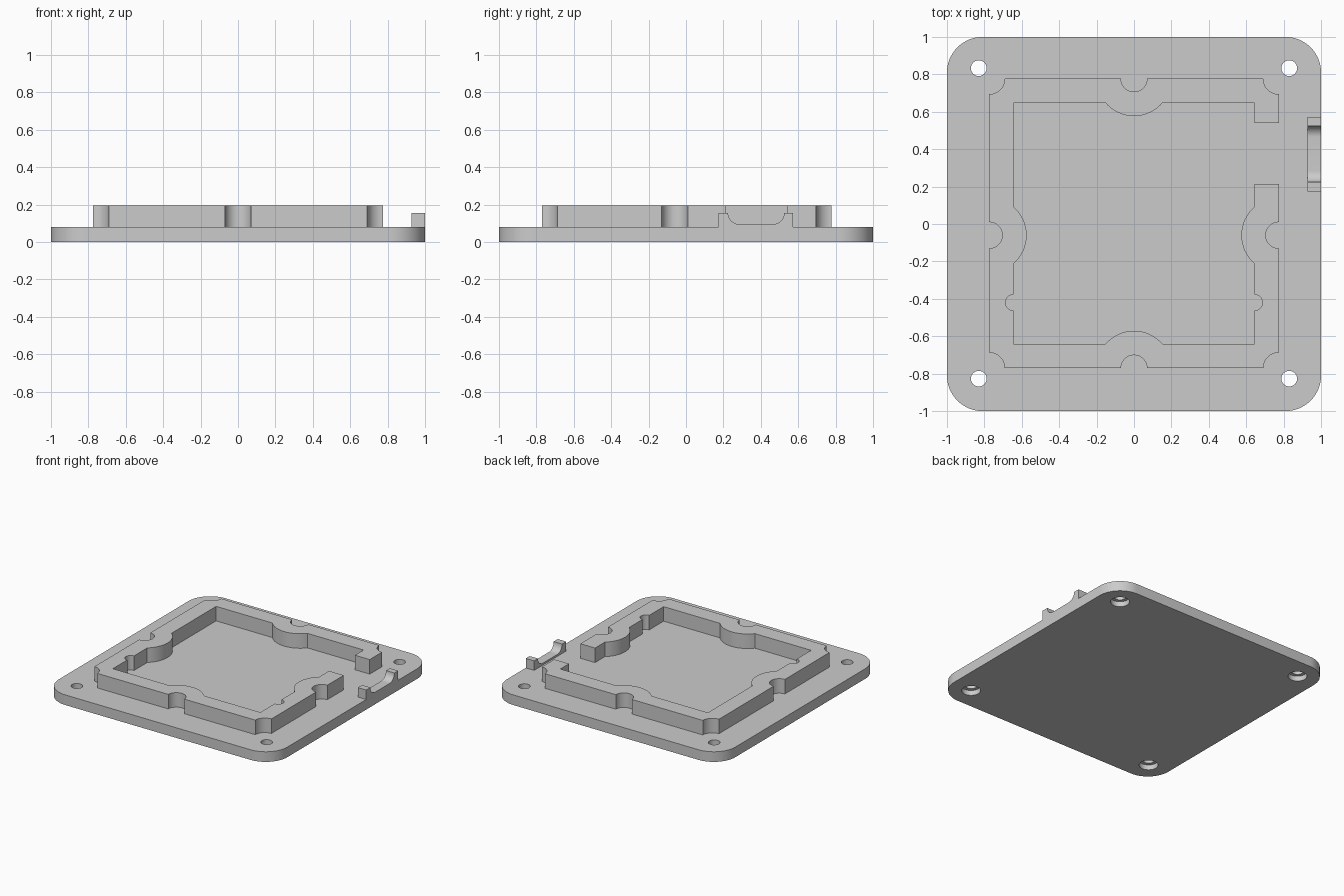
import bpy, bmesh, math
from mathutils import Matrix

if "Cube" in bpy.data.objects:
    bpy.data.objects.remove(bpy.data.objects["Cube"])

grey = bpy.data.materials.new("light_grey")
grey.use_nodes = True
colour = (0.6, 0.6, 0.6, 1)
grey.diffuse_color = colour
grey.node_tree.nodes["Principled BSDF"].inputs["Base Color"].default_value = colour


def arc(cx, cy, r, a0, a1, n=16):
    """Points along an arc, angles in degrees."""
    angles = [math.radians(a0 + (a1 - a0) * i / n) for i in range(n + 1)]
    return [(cx + r * math.cos(a), cy + r * math.sin(a)) for a in angles]


def prism(name, outline, depth, matrix=Matrix()):
    """Extrude a closed outline along its local z."""
    bm = bmesh.new()
    face = bm.faces.new([bm.verts.new((x, y, 0)) for x, y in outline])
    top = bmesh.ops.extrude_face_region(bm, geom=[face])["geom"]
    verts = [v for v in top if isinstance(v, bmesh.types.BMVert)]
    bmesh.ops.translate(bm, verts=verts, vec=(0, 0, depth))
    bmesh.ops.recalc_face_normals(bm, faces=bm.faces)
    bm.transform(matrix)
    mesh = bpy.data.meshes.new(name)
    bm.to_mesh(mesh)
    bm.free()
    mesh.materials.append(grey)
    obj = bpy.data.objects.new(name, mesh)
    bpy.context.collection.objects.link(obj)
    return obj


def smooth(obj):
    bpy.ops.object.select_all(action="DESELECT")
    obj.select_set(True)
    bpy.context.view_layer.objects.active = obj
    bpy.ops.object.shade_smooth_by_angle(angle=math.radians(30))


# Base plate with rounded corners
PLATE = 0.08
R = 0.19
k = 1 - R
plate = prism("base_plate",
              arc(k, k, R, 0, 90) + arc(-k, k, R, 90, 180)
              + arc(-k, -k, R, 180, 270) + arc(k, -k, R, 270, 360), PLATE)

# Counterbored screw holes, wider on the underside
cutters = []
for x in (-0.83, 0.83):
    for y in (-0.827, 0.833):
        for radius, low, high in ((0.042, -0.1, 0.2), (0.068, -0.1, 0.04)):
            circle = arc(x, y, radius, 0, 360, 32)[:-1]
            cutters.append(prism("hole_cutter", circle, high - low,
                                 Matrix.Translation((0, 0, low))))
bpy.context.view_layer.objects.active = plate
for cutter in cutters:
    cutter.hide_render = True
    mod = plate.modifiers.new("hole", "BOOLEAN")
    mod.operation = "DIFFERENCE"
    mod.solver = "EXACT"
    mod.object = cutter
    bpy.ops.object.modifier_apply(modifier=mod.name)
    bpy.data.objects.remove(cutter)
smooth(plate)

# Raised locating rim: one open loop with notches, bosses and a gap
c, i = 0.774, 0.645             # outer and inner half widths
side = -0.063                   # height of the side notches
corner, notch, boss, peg = 0.083, 0.07, 0.2, 0.042
h = math.degrees(math.acos((c - i) / boss))
gap_low, gap_high = 0.212, 0.537
outer = ([(c, gap_high)]
         + arc(c, c, corner, 270, 180)
         + arc(0, c, notch, 0, -180)
         + arc(-c, c, corner, 0, -90)
         + arc(-c, side, notch, 90, -90)
         + arc(-c, -c, corner, 90, 0)
         + arc(0, -c, notch, 180, 0)
         + arc(c, -c, corner, 180, 90)
         + arc(c, side, notch, 270, 90)
         + [(c, gap_low)])
inner = ([(i, gap_low)]
         + arc(c, side, boss, 180 - h, 180 + h)
         + arc(i, -0.423, peg, 90, -90)
         + [(i, -i)]
         + arc(0, -c, boss, 90 - h, 90 + h)
         + [(-i, -i)]
         + arc(-i, -0.423, peg, 270, 90)
         + arc(-c, side, boss, -h, h)
         + [(-i, i)]
         + arc(0, c, boss, 270 - h, 270 + h)
         + [(i, i), (i, gap_high)])
rim = prism("locating_rim", outer + inner, 0.125,
            Matrix.Translation((0, 0.003, 0.07)))
smooth(rim)

# Connector cradle on the edge: block with a rounded channel
y0, y1, top, r = 0.225, 0.525, 0.155, 0.06
profile = ([(0.173, PLATE), (0.573, PLATE), (0.573, top)]
           + arc(y1 - r, top, r, 0, -90)
           + arc(y0 + r, top, r, -90, -180)
           + [(0.173, top)])
# local x, y, z become world y, z, x
turn = Matrix(((0, 0, 1, 0.927), (1, 0, 0, 0), (0, 1, 0, 0), (0, 0, 0, 1)))
smooth(prism("connector_cradle", profile, 0.073, turn))
